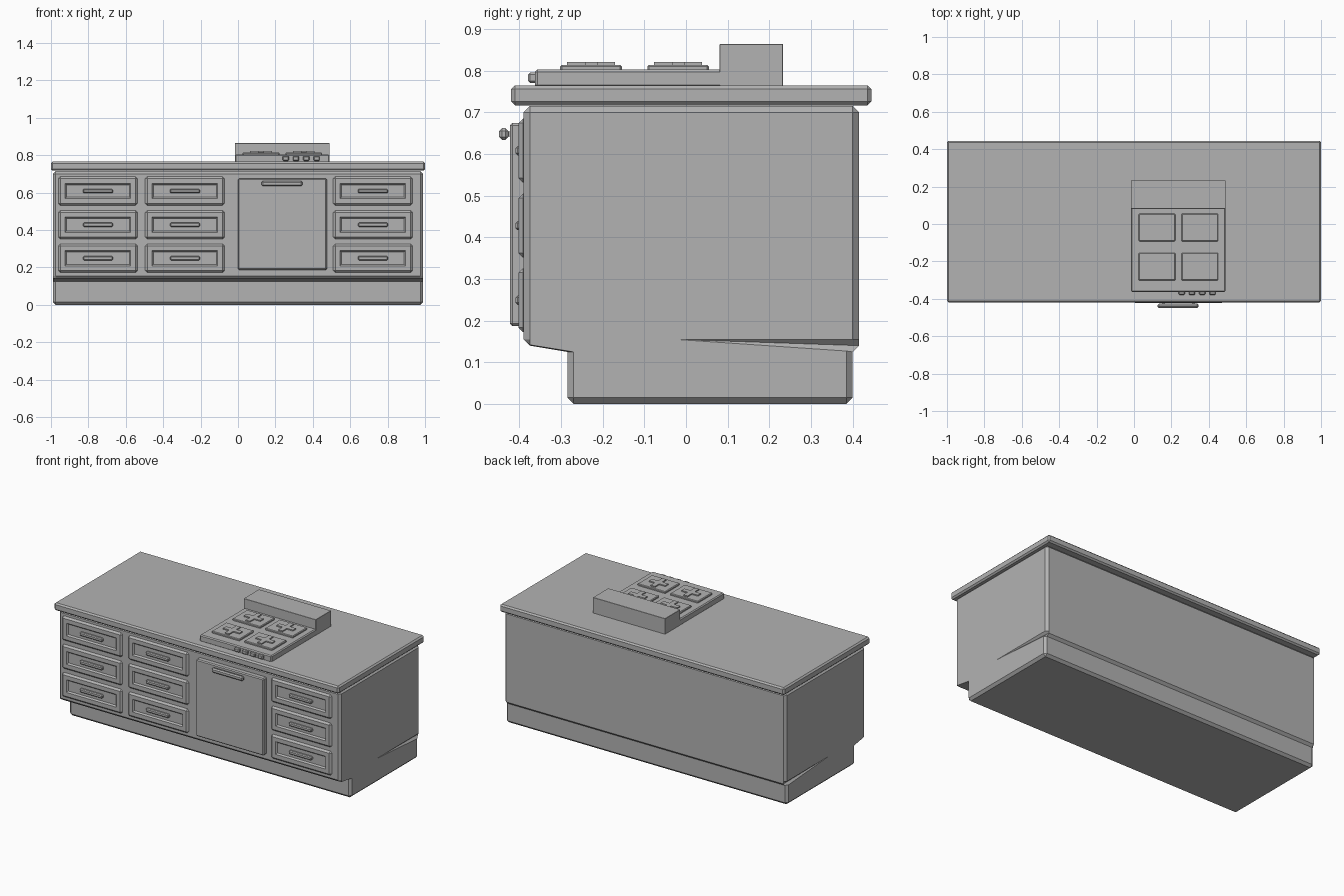
import bpy, bmesh

default = bpy.data.objects.get("Cube")
if default:
    bpy.data.objects.remove(default, do_unlink=True)

grey = bpy.data.materials.new("plain_grey")
grey.use_nodes = True
GREY = (0.45, 0.45, 0.45, 1)
grey.diffuse_color = GREY
grey.node_tree.nodes["Principled BSDF"].inputs["Base Color"].default_value = GREY


def finish(name, bm):
    """Turn a bmesh into a flat-shaded object."""
    bmesh.ops.remove_doubles(bm, verts=bm.verts, dist=1e-5)
    bmesh.ops.recalc_face_normals(bm, faces=bm.faces)
    mesh = bpy.data.meshes.new(name)
    bm.to_mesh(mesh)
    bm.free()
    mesh.materials.append(grey)
    obj = bpy.data.objects.new(name, mesh)
    bpy.context.collection.objects.link(obj)
    return obj


def box_mesh(x, y, z, bevel=0):
    """Box from (min, max) ranges, with chamfered edges."""
    bm = bmesh.new()
    bmesh.ops.create_cube(bm, size=1)
    for v in bm.verts:
        v.co = [r[0] if c < 0 else r[1] for c, r in zip(v.co, (x, y, z))]
    if bevel:
        bmesh.ops.bevel(bm, geom=bm.edges[:], offset=bevel, segments=1,
                        profile=0.5, affect='EDGES')
    return bm


def box(name, x, y, z, bevel=0):
    return finish(name, box_mesh(x, y, z, bevel))


# Cabinet body: side profile as (outline, chamfered end outline) point pairs
PROFILE = [
    ((-.285, .125), (-.27, .125)), ((-.285, .015), (-.27, .015)),
    ((-.27, 0), (-.27, .015)), ((.385, 0), (.385, .015)),
    ((.40, .015), (.385, .015)), ((.40, .125), (.385, .127)),
    ((.415, .14), (-.025, .155)), ((.415, .155), (.40, .155)),
    ((.415, .70), (.40, .70)), ((.40, .715), (.40, .70)),
    ((-.375, .715), (-.375, .70)), ((-.39, .70), (-.375, .70)),
    ((-.39, .155), (-.375, .155)), ((-.375, .14), (-.375, .142)),
]
bm = bmesh.new()
rings = [[bm.verts.new((x, *pair[k])) for pair in PROFILE]
         for x, k in ((-.99, 1), (-.975, 0), (.975, 0), (.99, 1))]
for a, b in zip(rings, rings[1:]):
    for i in range(len(a)):
        bm.faces.new((a[i - 1], a[i], b[i], b[i - 1]))
bm.faces.new(rings[0])
bm.faces.new(rings[-1])
finish("cabinet_body", bm)

# Worktop
box("worktop", (-1, 1), (-.42, .445), (.717, .765), .009)


# Drawers: bevelled front with a sunken panel and a bar handle
def drawer(name, cx, cz):
    bm = box_mesh((cx - .212, cx + .212), (-.402, -.38), (cz - .077, cz + .077), .011)
    bm.normal_update()
    front = min(bm.faces, key=lambda f: f.calc_center_median().y)
    bmesh.ops.inset_region(bm, faces=[front], thickness=.036, depth=0)
    bmesh.ops.inset_region(bm, faces=[front], thickness=.011, depth=-.009)
    finish(name + "_front", bm)
    box(name + "_handle", (cx - .08, cx + .08), (-.409, -.388),
        (cz - .011, cz + .011), .005)


for col, cx in enumerate((-.749, -.284, .721)):
    for row, cz in enumerate((.249, .428, .608)):
        drawer(f"drawer_{col + 1}_{row + 1}", cx, cz)

# Oven door and its handle
box("oven_door", (0, .475), (-.423, -.38), (.187, .675), .006)
box("oven_handle", (.126, .345), (-.449, -.426), (.634, .662), .007)
for x in (.15, .31):
    box("oven_handle_post", (x, x + .015), (-.435, -.42), (.642, .654))

# Hob base and rear vent box
box("hob_base", (-.016, .49), (-.363, .10), (.76, .803), .006)
box("rear_vent", (-.016, .49), (.081, .233), (.76, .864), .001)

# Control knobs
for i in range(4):
    x = .238 + i * .055
    box("knob", (x, x + .034), (-.379, -.355), (.770, .796), .005)


# Burner plates with raised crosses
def cross(name, cx, cy, long, wide, z0, z1):
    pts = []
    for sx, sy in ((1, 1), (-1, 1), (-1, -1), (1, -1)):
        corner = [(long * sx, wide * sy), (wide * sx, wide * sy), (wide * sx, long * sy)]
        pts += corner if sx * sy > 0 else corner[::-1]
    bm = bmesh.new()
    face = bm.faces.new([bm.verts.new((cx + x, cy + y, z0)) for x, y in pts])
    top = bmesh.ops.extrude_face_region(bm, geom=[face])["geom"]
    for v in top:
        if isinstance(v, bmesh.types.BMVert):
            v.co.z = z1
    finish(name, bm)


for cx in (.123, .352):
    for cy in (-.228, -.019):
        box("burner_plate", (cx - .098, cx + .098), (cy - .074, cy + .074),
            (.795, .814), .004)
        cross("burner_cross", cx, cy, .058, .015, .81, .821)
